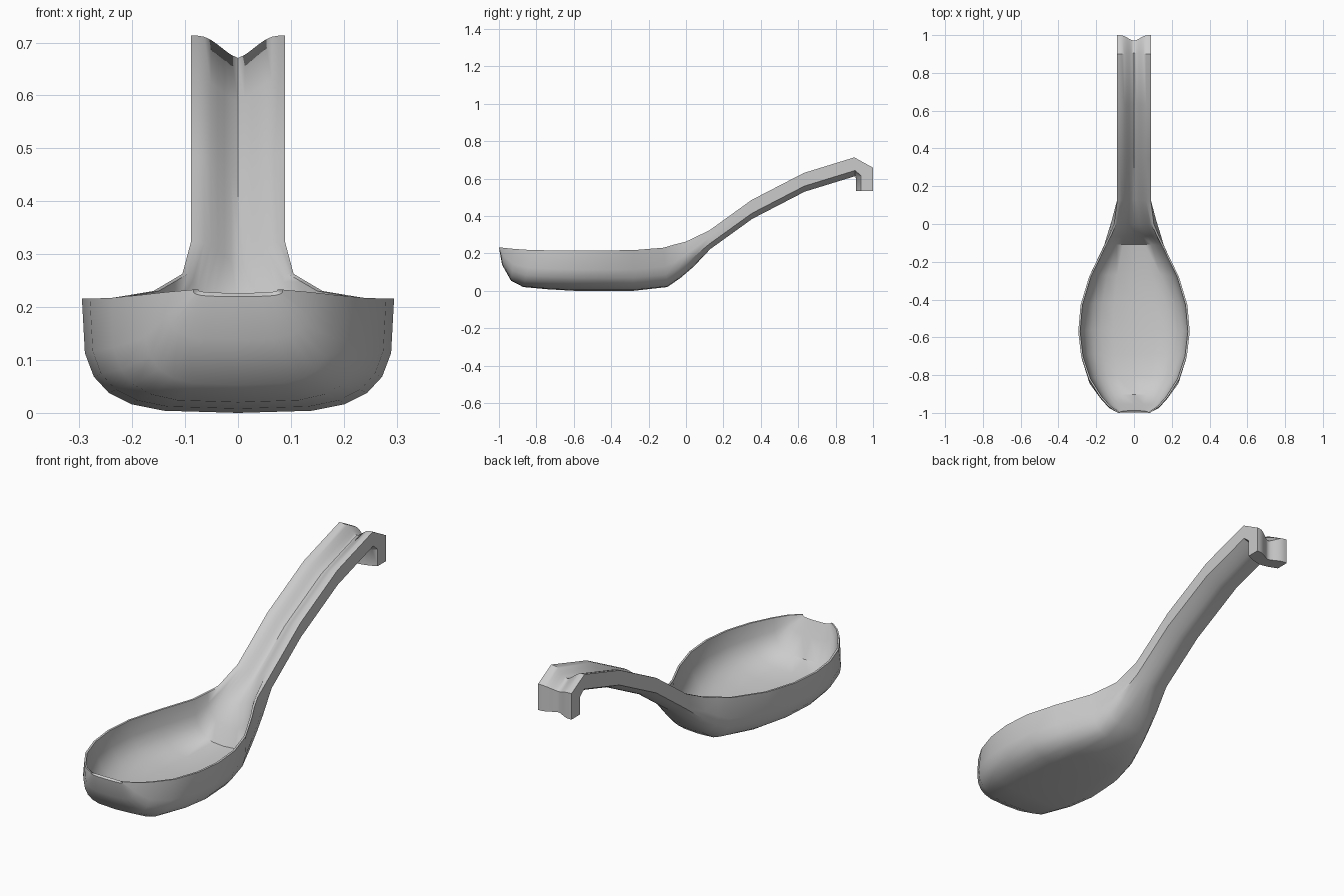
import bpy, bmesh, math
from mathutils import Vector

if "Cube" in bpy.data.objects:
    bpy.data.objects.remove(bpy.data.objects["Cube"])

STEPS = 6      # divisions from rim to centre line
GRIP_W = .089  # half width of the handle


# Half cross-sections as (share of half width, share of height), u = 0 rim, 1 centre
def bowl_section(u, power):
    t = u * math.pi / 2
    return max(0, math.cos(t)) ** power * (u < 1), 1 - math.sin(t) ** power


def grip_outer(u):
    a = min(1, 1.5 * (1 - u))
    return a, .3 * a ** 1.5 + max(0, .7 - 2.1 * u)


def grip_inner(u):
    a = 1 - u
    return .97 * a, math.sin(a * math.pi / 2) ** 1.5


def half_line(bowl, grip, blend, width, rim, centre, bulge=1):
    pts = []
    for i in range(STEPS + 1):
        p, q = Vector(bowl(i / STEPS)), Vector(grip(i / STEPS))
        a, b = p.lerp(q, blend)
        pos = centre.lerp(rim, b)
        pts.append((a * width * (bulge if i else 1), pos.x, pos.y))
    return pts


def mirrored(half):
    return [(-x, y, z) for x, y, z in half] + half[-2::-1]


bm = bmesh.new()
rings = []


# One closed ring: outer skin from rim to rim, then inner skin back
def station(rim, width, keel, groove, blend=0, bulge=1):
    rim, keel, groove = Vector(rim), Vector(keel), Vector(groove)
    outer = half_line(lambda u: bowl_section(u, .55), grip_outer, blend, width, rim, keel, bulge)
    inner = half_line(lambda u: bowl_section(u, .7), grip_inner, blend, width - .01, rim, groove)
    rings.append([bm.verts.new(p) for p in mirrored(outer) + mirrored(inner)[::-1]])


# Bowl: rim y, half width, keel y, keel z
for y, w, ky, kz in [(-1, .085, -.998, .222), (-.965, .135, -.983, .14),
                     (-.915, .18, -.935, .055), (-.82, .24, -.87, .022),
                     (-.7, .28, -.74, .01), (-.57, .295, -.6, .002),
                     (-.43, .283, -.43, .002), (-.28, .238, -.28, .002),
                     (-.12, .16, -.1, .022)]:
    rz = .218 + .27 * max(0, abs(y + .55) - .2) ** 2
    station((y, rz), w, (ky, kz), (y + .012, min(kz + .02, rz - .006)))

# Neck
station((-.06, .25), .13, (-.03, .07), (-.065, .115), .1, 1.08)
station((0, .265), .105, (.04, .13), (0, .205), .4, 1.14)

# Grooved handle
for y, z in [(.125, .325), (.35, .487), (.63, .632), (.9, .715)]:
    station((y, z), GRIP_W, (y + .005, z - .1), (y + .005, z - .042), 1)

# Hook turning down at the end
for rz, kz, gz in [(.66, .6, .635), (.535, .535, .535)]:
    station((1, rz), GRIP_W, (.909, kz), (.97, gz), 1)

# Skin between stations, then caps at the bowl tip and the hook end
n = len(rings[0])
for a, b in zip(rings, rings[1:]):
    for j in range(n):
        k = (j + 1) % n
        bm.faces.new((a[j], a[k], b[k], b[j]))
for ring in (rings[0], rings[-1]):
    for j in range(n // 2 - 1):
        bm.faces.new((ring[j], ring[j + 1], ring[n - 2 - j], ring[n - 1 - j]))
bmesh.ops.recalc_face_normals(bm, faces=bm.faces)

mesh = bpy.data.meshes.new("spoon")
bm.to_mesh(mesh)
bm.free()
spoon = bpy.data.objects.new("spoon", mesh)
bpy.context.collection.objects.link(spoon)
spoon.location.z = -min(v.co.z for v in mesh.vertices)
bpy.context.view_layer.objects.active = spoon
spoon.select_set(True)
bpy.ops.object.shade_smooth_by_angle(angle=math.radians(40))
